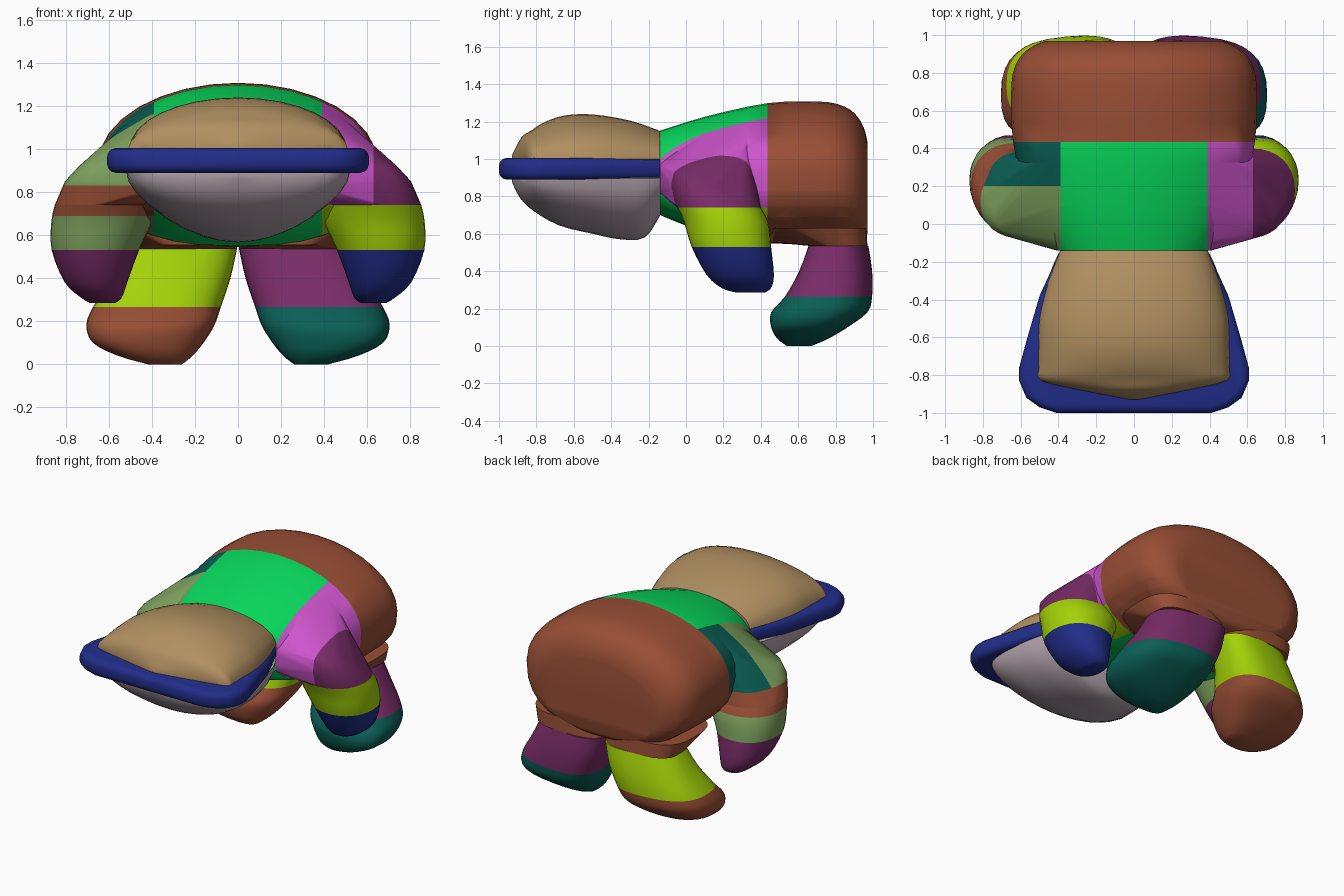
import bpy, bmesh
from math import sin, cos, pi
from mathutils import Vector

if "Cube" in bpy.data.objects:
    bpy.data.objects.remove(bpy.data.objects["Cube"])

# Palette in sRGB bytes, converted to linear
PALETTE = {
    "green": (8, 219, 93), "pink": (206, 84, 204), "purple": (120, 44, 103),
    "lime": (164, 211, 8), "navy": (33, 45, 138), "teal": (10, 94, 85),
    "brown": (152, 78, 53), "tan": (176, 143, 96), "pale_grey": (182, 166, 175),
    "sage": (126, 162, 94),
}
NAMES = list(PALETTE)
MATS = []
for name, rgb in PALETTE.items():
    col = [(c / 255 / 12.92 if c < 11 else ((c / 255 + .055) / 1.055) ** 2.4) for c in rgb] + [1]
    m = bpy.data.materials.new(name)
    m.use_nodes = True
    m.diffuse_color = col
    bsdf = m.node_tree.nodes["Principled BSDF"]
    bsdf.inputs["Base Color"].default_value = col
    bsdf.inputs["Roughness"].default_value = .7
    MATS.append(m)


def power(v, e):
    return (abs(v) ** (2 / e)) * (1 if v >= 0 else -1)


def refine(stations, n=3):
    """Catmull-Rom interpolation between loft stations."""
    s = [Vector(p) for p in stations]
    out = []
    for i in range(len(s) - 1):
        a, b, c, d = s[max(i - 1, 0)], s[i], s[i + 1], s[min(i + 2, len(s) - 1)]
        for k in range(n):
            t = k / n
            out.append(b + (c - a) * (t / 2) + (a * 2 - b * 5 + c * 4 - d) * (t * t / 2)
                       + (b * 3 - a - c * 3 + d) * (t ** 3 / 2))
    return out + [s[-1]]


def ring_along_y(y, w, cz, up, down, lower_exp=2.0, n=32):
    pts = []
    for i in range(n):
        a = 2 * pi * i / n
        e = 2 if sin(a) >= 0 else lower_exp
        pts.append((w * power(cos(a), e), y, cz + (up if sin(a) >= 0 else down) * power(sin(a), e)))
    return pts


def ring_along_z(z, x0, x1, y0, y1, side, e, shear=0, n=32):
    pts = []
    for i in range(n):
        dx = (x1 - x0) / 2 * power(cos(2 * pi * i / n), e)
        dy = (y1 - y0) / 2 * power(sin(2 * pi * i / n), e) - shear * dx
        pts.append((side * ((x0 + x1) / 2 + dx), (y0 + y1) / 2 + dy, z))
    return pts


def finish(name, bm, rule, cuts=(), angle=40):
    """Cut along colour borders, colour faces by rule, make the object."""
    for axis, value in cuts:
        no = Vector([axis == k for k in "xyz"])
        bmesh.ops.bisect_plane(bm, geom=bm.verts[:] + bm.edges[:] + bm.faces[:],
                               plane_co=no * value, plane_no=no)
    bmesh.ops.recalc_face_normals(bm, faces=bm.faces[:])
    used = []
    for f in bm.faces:
        key = rule(*f.calc_center_median()) if callable(rule) else rule
        if key not in used:
            used.append(key)
        f.material_index = used.index(key)
    me = bpy.data.meshes.new(name)
    bm.to_mesh(me)
    bm.free()
    for key in used:
        me.materials.append(MATS[NAMES.index(key)])
    ob = bpy.data.objects.new(name, me)
    bpy.context.collection.objects.link(ob)
    bpy.ops.object.select_all(action="DESELECT")
    ob.select_set(True)
    bpy.context.view_layer.objects.active = ob
    bpy.ops.object.shade_smooth_by_angle(angle=angle * pi / 180)


def loft(name, rings, rule, cuts=()):
    bm = bmesh.new()
    vs = [[bm.verts.new(p) for p in r] for r in rings]
    n = len(vs[0])
    for a, b in zip(vs, vs[1:]):
        for i in range(n):
            bm.faces.new((a[i], a[(i + 1) % n], b[(i + 1) % n], b[i]))
    bm.faces.new(vs[0])
    bm.faces.new(vs[-1])
    finish(name, bm, rule, cuts)


def hull(name, points, rule, cuts=()):
    bm = bmesh.new()
    for p in points:
        bm.verts.new(p)
    res = bmesh.ops.convex_hull(bm, input=bm.verts[:])
    loose = {v for v in res["geom_interior"] + res["geom_unused"] if isinstance(v, bmesh.types.BMVert)}
    bmesh.ops.delete(bm, geom=list(loose), context="VERTS")
    finish(name, bm, rule, cuts)


# Colour rules for the shoulders, shared by torso and arms
def right_arm(x, y, z):
    if z < .53:
        return "navy"
    if z < .74:
        return "lime"
    return "purple" if x > .63 else "pink"


def left_arm(x, y, z):
    if z < .53:
        return "purple"
    if z < .69:
        return "sage"
    if z < .83:
        return "brown"
    return "teal" if y > .2 else "sage"


def body_colour(x, y, z):
    if y > .435:
        return "brown"
    if abs(x) < .39:
        return "green"
    return right_arm(min(x, .6), y, max(z, .6)) if x > 0 else left_arm(x, y, max(z, .6))


# Torso and rump: y, half width, top, bottom
body = [(-.14, .41, 1.15, .70), (.1, .56, 1.225, .61), (.435, .64, 1.298, .55),
        (.7, .65, 1.307, .55), (.82, .635, 1.29, .55), (.9, .59, 1.245, .55),
        (.95, .52, 1.17, .57), (.97, .46, 1.09, .6)]
body_rings = [ring_along_y(y, w, (t + b) / 2, (t - b) / 2, (t - b) / 2, 2.5)
              for y, w, t, b in refine(body)]
loft("body", body_rings, body_colour,
     [("x", .39), ("x", -.39), ("y", .435), ("y", .2), ("z", .69), ("z", .74), ("z", .83)])

# Head dome and lower jaw: y, half width, height
dome = [(-.14, .39, .15), (-.3, .45, .205), (-.5, .5, .238), (-.65, .505, .232),
        (-.76, .505, .195), (-.83, .49, .15), (-.88, .28, .115), (-.93, .02, .02)]
loft("head_top", [ring_along_y(y, w, 1.0, h, .02) for y, w, h in refine(dome)], "tan")
jaw = [(-.14, .39, .2), (-.22, .43, .315), (-.35, .47, .325), (-.5, .505, .295),
       (-.68, .52, .25), (-.82, .48, .17), (-.89, .3, .1), (-.93, .02, .02)]
loft("lower_jaw", [ring_along_y(y, w, .895, .02, h, 1.85) for y, w, h in refine(jaw)], "pale_grey")

# Flat lip running round the mouth
half = [(.39, -.14), (.5, -.38), (.57, -.62), (.608, -.76), (.608, -.83), (.57, -.92),
        (.5, -.97), (.41, -1.0)]
bm = bmesh.new()
base = bm.faces.new([bm.verts.new((x, y, .89)) for x, y in half]
                    + [bm.verts.new((-x, y, .89)) for x, y in reversed(half)])
top = bmesh.ops.extrude_face_region(bm, geom=[base])["geom"]
bmesh.ops.translate(bm, verts=[v for v in top if isinstance(v, bmesh.types.BMVert)], vec=(0, 0, .115))
rim = [e for e in bm.edges if abs(e.verts[0].co.z - e.verts[1].co.z) < .01
       and min(v.co.y for v in e.verts) < -.15]
bmesh.ops.bevel(bm, geom=rim, offset=.04, segments=3, affect="EDGES", profile=.5)
finish("lip", bm, "navy")

# Limbs as stacked outlines: z, inner x, outer x, front y, back y
arm = [(.285, .57, .69, .27, .42), (.31, .54, .73, .19, .455), (.38, .515, .805, .11, .47),
       (.53, .46, .866, .03, .455), (.66, .40, .868, -.01, .44), (.74, .39, .852, -.045, .40)]
shoulder = [(.74, .39, .852, -.045, .40), (.85, .39, .805, -.075, .28),
            (.92, .42, .74, -.07, .19), (.965, .52, .65, -.02, .12)]
leg = [(0, .26, .42, .54, .67), (.04, .21, .56, .49, .76), (.1, .16, .675, .46, .86),
       (.18, .11, .705, .46, .965), (.265, .08, .675, .535, .99), (.4, .035, .59, .61, .99),
       (.535, .005, .52, .66, .97)]
hip = [(.535, .005, .52, .66, .97), (.555, .06, .42, .445, .95), (.63, .005, .57, .445, .965)]
for side, word in ((1, "left"), (-1, "right")):
    shin, foot = ("purple", "teal") if side > 0 else ("lime", "brown")
    arm_rule = right_arm if side > 0 else left_arm
    loft(word + "_arm", [ring_along_z(*s, side, 2.2) for s in refine(arm)], arm_rule,
         [("z", .53)] if side > 0 else [("z", .53), ("z", .69)])
    # Shoulder web stretched from the torso flank to the top of the arm
    flank = [p for r in body_rings if r[0][1] < .43 for p in r
             if .38 < side * p[0] < .6 and p[2] > .74]
    hull(word + "_shoulder", flank + [p for s in shoulder for p in ring_along_z(*s, side, 2.2)],
         arm_rule, [("x", .63)] if side > 0 else [("z", .83), ("y", .2)])
    loft(word + "_leg", [ring_along_z(*s, side, 2.6, .1) for s in refine(leg)],
         lambda x, y, z: shin if z > .265 else foot, [("z", .265)])
    hull(word + "_hip", [p for s in hip for p in ring_along_z(*s, side, 3)], "brown")
